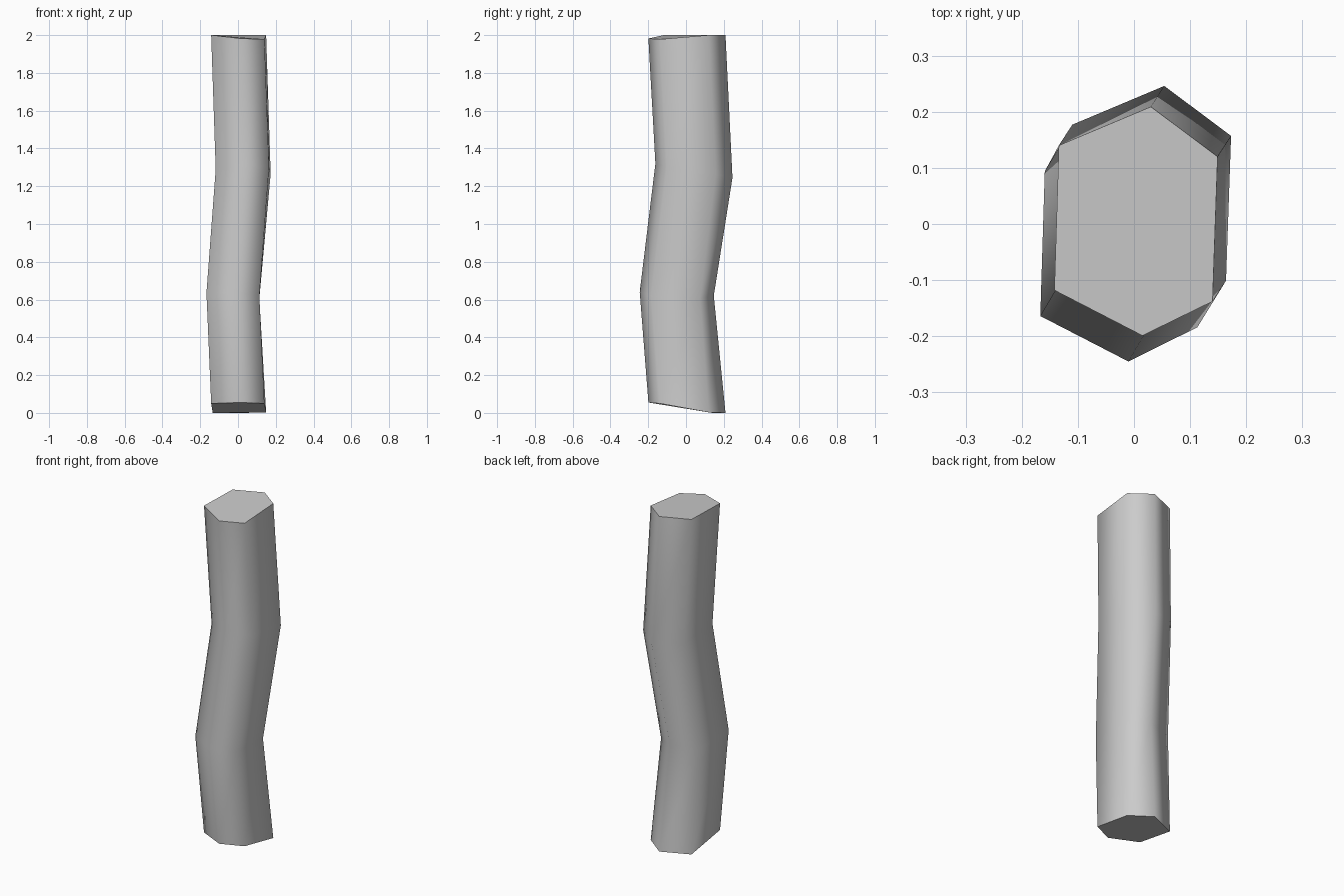
import bpy, bmesh, math

if "Cube" in bpy.data.objects:
    bpy.data.objects.remove(bpy.data.objects["Cube"])

# Irregular hexagonal cross-section, counter-clockwise from the back left
hexagon = [(-0.134, 0.14), (-0.142, -0.118), (0.015, -0.199),
           (0.14, -0.138), (0.149, 0.12), (0.03, 0.209)]

# Rings along the bent post: x offset, y offset, heights per corner
rings = [
    (0.000, 0.000, (0.0, 0.05, 0.055, 0.05, 0.003, 0.0)),
    (-0.025, -0.046, (0.62, 0.635, 0.64, 0.62, 0.605, 0.62)),
    (0.024, 0.037, (1.27, 1.29, 1.32, 1.30, 1.265, 1.245)),
    (0.000, 0.000, (2.0, 2.0, 1.982, 1.978, 2.0, 2.0)),
]

bm = bmesh.new()
loops = []
for i, (dx, dy, heights) in enumerate(rings):
    loop = []
    for (x, y), z in zip(hexagon, heights):
        px, py = x + dx, y + dy
        if i == 1:  # the lower bend is a little narrower at the back right
            px = min(px, 0.113)
            py = min(py, 0.147)
        loop.append(bm.verts.new((px, py, z)))
    loops.append(loop)

# Side walls
for a, b in zip(loops, loops[1:]):
    for k in range(6):
        n = (k + 1) % 6
        bm.faces.new((a[k], a[n], b[n], b[k]))

# End caps
bm.faces.new(loops[0][::-1])
bm.faces.new(loops[-1])
bmesh.ops.recalc_face_normals(bm, faces=bm.faces)

mesh = bpy.data.meshes.new("bent_post")
bm.to_mesh(mesh)
bm.free()
post = bpy.data.objects.new("bent_post", mesh)
bpy.context.collection.objects.link(post)

# Smooth sides, sharp ends
bpy.context.view_layer.objects.active = post
post.select_set(True)
bpy.ops.object.shade_smooth_by_angle(angle=math.radians(70))
